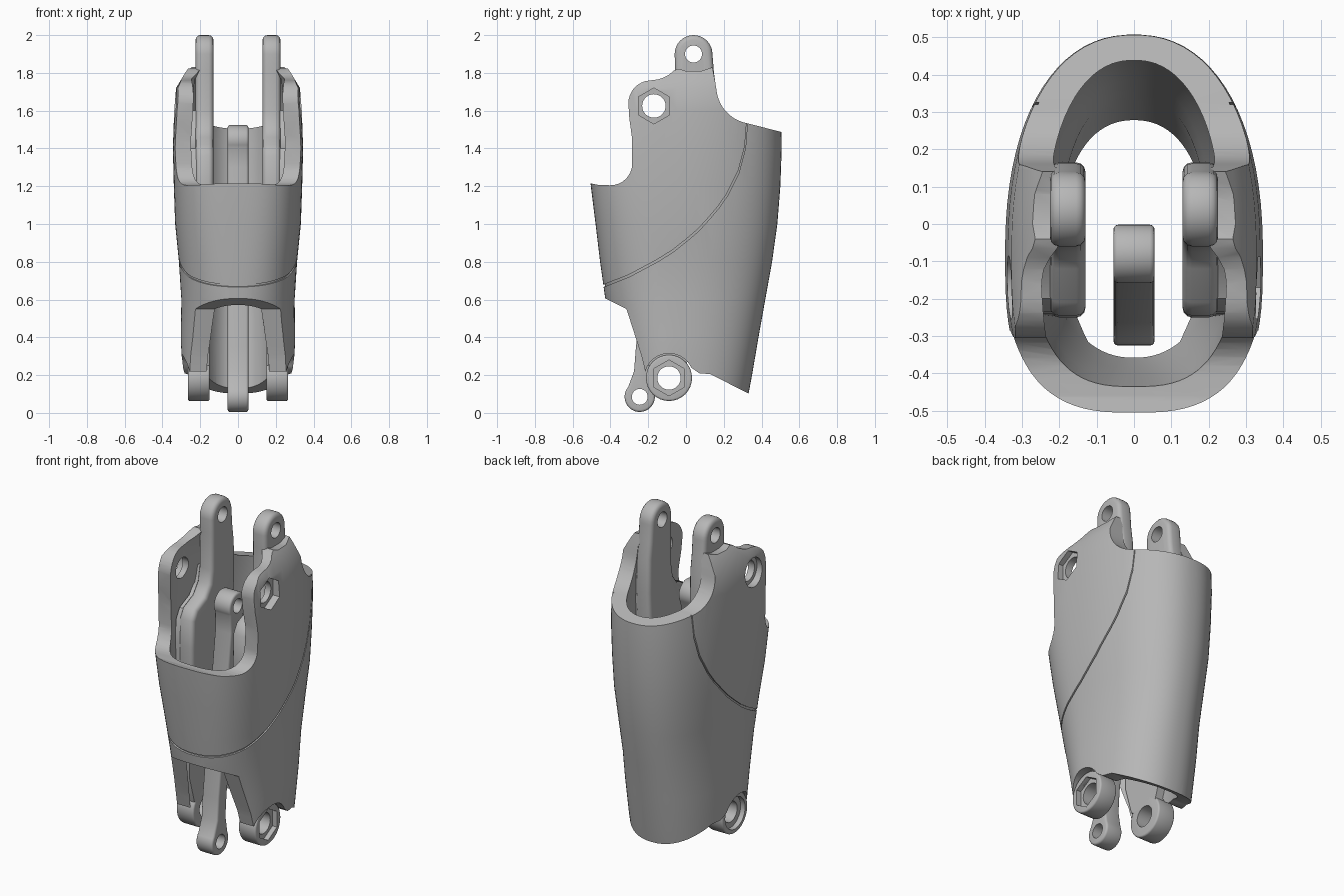
import bpy, bmesh, math
from math import sin, cos, pi

cube = bpy.data.objects.get("Cube")
if cube:
    bpy.data.objects.remove(cube, do_unlink=True)

mat = bpy.data.materials.new("plain grey")
mat.use_nodes = True
GREY = (0.47, 0.47, 0.47, 1)
mat.diffuse_color = GREY
mat.node_tree.nodes["Principled BSDF"].inputs["Base Color"].default_value = GREY
parts = []


def make(name, rings):
    """Closed solid skinned through rings of equal length."""
    bm = bmesh.new()
    rows = [[bm.verts.new(p) for p in ring] for ring in rings]
    n = len(rows[0])
    for a, b in zip(rows, rows[1:]):
        for i in range(n):
            j = (i + 1) % n
            bm.faces.new((a[i], a[j], b[j], b[i]))
    bm.faces.new(rows[0][::-1])
    bm.faces.new(rows[-1])
    bmesh.ops.recalc_face_normals(bm, faces=bm.faces)
    me = bpy.data.meshes.new(name)
    bm.to_mesh(me)
    bm.free()
    me.materials.append(mat)
    ob = bpy.data.objects.new(name, me)
    bpy.context.collection.objects.link(ob)
    return ob


def slab(name, outline, x0, x1):
    """Side outline of (y, z) points extruded between two x values."""
    return make(name, [[(x, y, z) for y, z in outline] for x in (x0, x1)])


def arc(y, z, r, start, end, n=16):
    angles = [math.radians(start + (end - start) * i / n) for i in range(n + 1)]
    return [(y + r * cos(a), z + r * sin(a)) for a in angles]


def disc(y, z, r, x0, x1, sides=32):
    return slab("cutter", arc(y, z, r, 90, 450 - 360 / sides, sides - 1), x0, x1)


def apply(ob, kind, **settings):
    mod = ob.modifiers.new(kind, kind)
    for key, value in settings.items():
        setattr(mod, key, value)
    bpy.context.view_layer.objects.active = ob
    bpy.ops.object.modifier_apply(modifier=mod.name)


def boolean(ob, cutter, operation="DIFFERENCE"):
    apply(ob, "BOOLEAN", object=cutter, operation=operation, solver="EXACT")
    bpy.data.objects.remove(cutter, do_unlink=True)


def soften(ob, width):
    apply(ob, "BEVEL", width=width, segments=3, limit_method="ANGLE", angle_limit=math.radians(50))


# Shell sections: height, half width, front y, back y
SECTIONS = [(0, .285, -.32, .312), (.2, .295, -.345, .35), (.4, .303, -.385, .384),
            (.6, .3, -.427, .42), (.8, .313, -.455, .456), (1, .333, -.479, .484),
            (1.2, .34, -.504, .5), (1.4, .345, -.52, .507), (1.6, .338, -.52, .505),
            (1.72, .328, -.52, .5), (1.8, .28, -.52, .49), (1.9, .21, -.5, .48)]


def loft(name, back_side=0, front_side=0, ends=0, stretch=0):
    """Body skin moved inwards: round below, squarer towards the upper front."""
    rings = []
    for z, w, front, back in SECTIONS:
        front_power = 2 / min(3, max(2, 1.6 + z))
        ring = []
        for i in range(80):
            a = 2 * pi * (i + .5) / 80
            c, s = cos(a), sin(a)
            rear = s > 0
            power = 2 / 2.25 if rear else front_power
            depth = (back + .08 if rear else -front - .08) - ends
            half = w - (back_side if rear else front_side)
            ring.append((half * math.copysign(abs(c) ** power, c),
                         -.08 + depth * math.copysign(abs(s) ** power, s),
                         z + stretch * (z - 1)))
        rings.append(ring)
    return make(name, rings)


# Hollow shell trimmed by the side outline
shell = loft("forearm_shell")
boolean(shell, loft("cavity", .098, .08, .068, .06))
outline = ([(-.6, 1.235), (-.505, 1.215), (-.46, 1.206)]
           + arc(-.4, 1.32, .115, 270, 360, 8)
           + [(-.285, 1.45), (-.3, 1.56)]
           + arc(-.185, 1.64, .12, 180, 95, 8)
           + [(-.15, 1.765), (-.12, 1.775), (-.09, 1.79), (-.065, 1.812), (-.04, 1.822)]
           + [(0, 1.81), (.08, 1.81), (.14, 1.83)]
           + [(.155, 1.75)] + arc(.36, 1.73, .2, 185, 260, 10)
           + [(.505, 1.487), (.6, 1.465), (.6, -.04), (.325, .105), (.13, .205), (.07, .21)]
           + arc(-.09, .185, .13, 25, 165, 12)
           + [(-.235, .3), (-.315, .55), (-.43, .607), (-.6, .69)])
boolean(shell, slab("trim", outline, -.6, .6), "INTERSECT")

# Shallow seam groove sweeping round the sides
seam = [(-.6, .61), (-.435, .667), (-.3, .72), (-.15, .8), (-.07, .85), (0, .905), (.065, .96),
        (.12, 1.02), (.175, 1.085), (.22, 1.15), (.28, 1.27), (.315, 1.4), (.33, 1.6)]
ribbon = slab("seam", seam + [(y - .004, z + .011) for y, z in seam[::-1]], -.6, .6)
boolean(ribbon, loft("seam_core", .009, .009, .009, .03))
boolean(shell, ribbon)
parts.append(shell)

LUG, TOP, ELBOW = (-.09, .185), (.04, 1.9), (-.17, 1.625)


def bore(ob, centre, r):
    boolean(ob, disc(*centre, r, -.6, .6))


# Recesses in the shell: hexagonal on the left, round on the right
bore(shell, ELBOW, .062)
boolean(shell, disc(*ELBOW, .095, .295, .6, 6))
boolean(shell, disc(*ELBOW, .085, -.6, -.295))

for s, label in ((1, "left"), (-1, "right")):
    # Upper tab with eye, stepping forward into the shell
    tab = slab(label + "_upper_tab", arc(*TOP, .1, 0, 180)
               + [(-.058, 1.82), (-.06, 1.6), (-.075, 1.52), (-.12, 1.46), (-.21, 1.42),
                  (-.245, 1.36), (-.25, 1.2), (-.245, .8), (.12, .8), (.15, 1.2),
                  (.165, 1.5), (.162, 1.7), (.148, 1.8)],
               s * .13, s * .225)
    soften(tab, .025)
    bore(tab, TOP, .045)
    # Thick inner rib joining the tab to the shell and the lower lug
    rib = slab(label + "_inner_rib", [(-.2, 1.4), (-.235, 1.34), (-.24, 1.2), (-.25, .6),
               (-.25, .42), (-.2, .25), (0, .25), (.05, .4), (.1, .7), (.145, 1.2),
               (.158, 1.5), (.158, 1.6), (-.04, 1.6), (-.06, 1.5), (-.11, 1.44)],
               s * .15, s * .25)
    # Lower pivot lug
    lug = slab(label + "_lower_lug", arc(*LUG, .122, 0, 348.75, 31), s * .15, s * .265)
    soften(lug, .01)
    for ob in (rib, lug):
        bore(ob, LUG, .062)
        boolean(ob, disc(*LUG, .095, s * .235, s * .5, 6 if s > 0 else 32))
    parts.extend((tab, rib, lug))

# Central link with an eye at each end
LOW, HIGH = (-.245, .085), (-.08, 1.445)
link = slab("central_link", arc(*LOW, .08, 140, 385, 24)
            + [(-.19, .22), (-.18, .35), (-.045, 1.3)]
            + arc(*HIGH, .078, -30, 210, 24)
            + [(-.145, 1.3), (-.265, .35), (-.275, .22)], -.055, .055)
soften(link, .012)
bore(link, LOW, .042)
bore(link, HIGH, .042)
parts.append(link)

# Smooth shading with sharp edges kept
bpy.ops.object.select_all(action="DESELECT")
for ob in parts:
    ob.select_set(True)
bpy.context.view_layer.objects.active = shell
bpy.ops.object.shade_smooth_by_angle(angle=math.radians(35))
